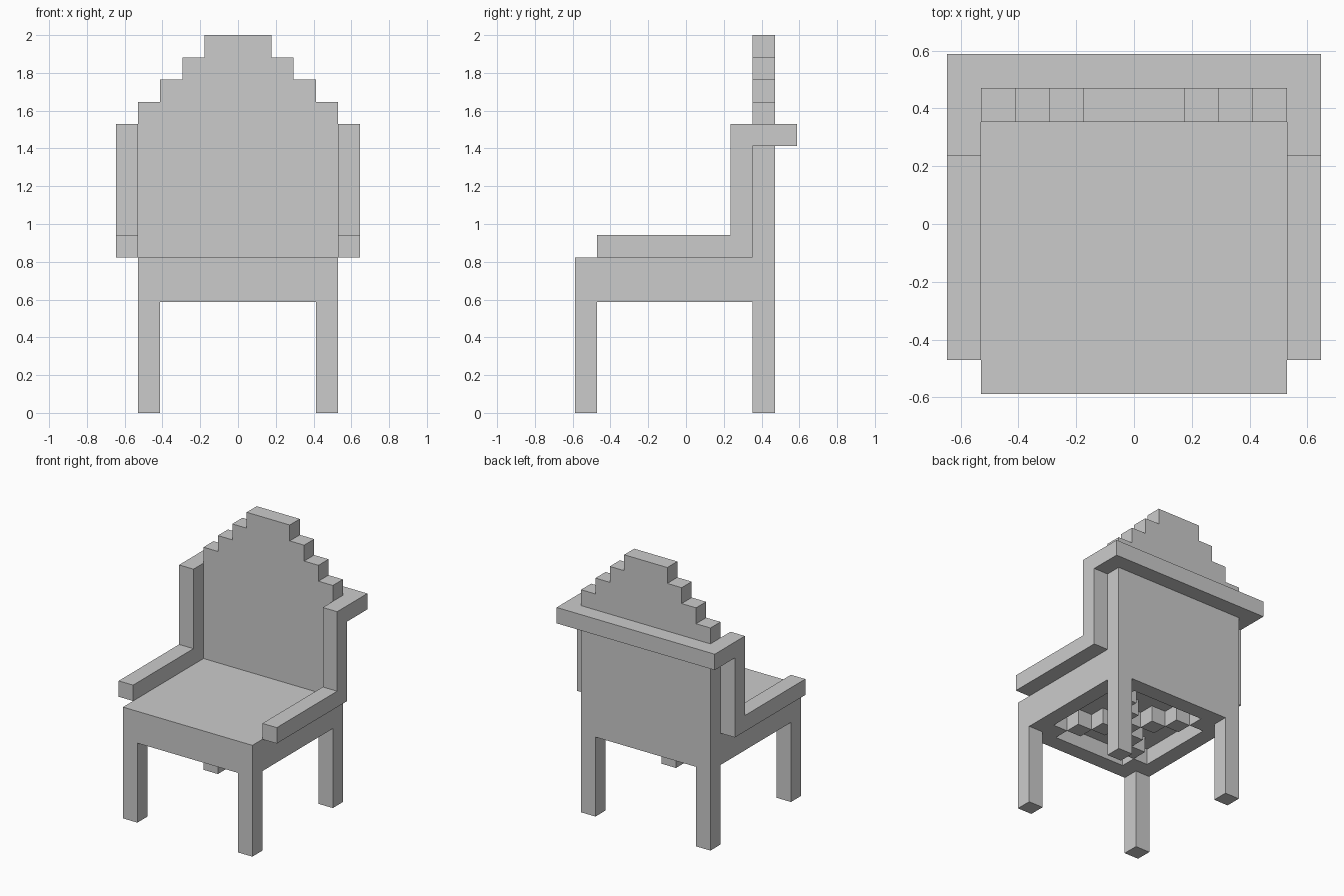
import bpy, bmesh
from mathutils import Vector

if "Cube" in bpy.data.objects:
    bpy.data.objects.remove(bpy.data.objects["Cube"])

U = 2 / 17  # the whole chair sits on a grid of 17 units in height


def make_object(name, bm):
    bmesh.ops.recalc_face_normals(bm, faces=bm.faces)
    mesh = bpy.data.meshes.new(name)
    bm.to_mesh(mesh)
    bm.free()
    obj = bpy.data.objects.new(name, mesh)
    bpy.context.collection.objects.link(obj)
    return obj


def add_box(bm, x0, x1, y0, y1, z0, z1):
    verts = bmesh.ops.create_cube(bm, size=1)["verts"]
    for v in verts:
        v.co = Vector((x1 if v.co.x > 0 else x0,
                       y1 if v.co.y > 0 else y0,
                       z1 if v.co.z > 0 else z0)) * U


def box(name, *bounds):
    bm = bmesh.new()
    add_box(bm, *bounds)
    return make_object(name, bm)


def extrude_profile(name, points, place, direction):
    """Extrude a flat outline; place() turns a 2D point into a 3D one."""
    bm = bmesh.new()
    face = bm.faces.new([bm.verts.new(Vector(place(a, b)) * U) for a, b in points])
    new = bmesh.ops.extrude_face_region(bm, geom=[face], use_keep_orig=True)["geom"]
    moved = [g for g in new if isinstance(g, bmesh.types.BMVert)]
    bmesh.ops.translate(bm, vec=Vector(direction) * U, verts=moved)
    return make_object(name, bm)


def mirrored(right):
    return right + [(-x, z) for x, z in reversed(right)]


# Back: legs and stepped backrest in one panel
back = [(3.5, 5), (3.5, 0), (4.5, 0), (4.5, 14)]
for half, z in ((3.5, 14), (2.5, 15), (1.5, 16)):
    back += [(half, z), (half, z + 1)]
extrude_profile("backrest_and_legs", mirrored(back), lambda x, z: (x, 3, z), (0, 1, 0))

# Front: legs joined by the apron
front = [(3.5, 5), (3.5, 0), (4.5, 0), (4.5, 7)]
extrude_profile("front_legs_and_apron", mirrored(front), lambda x, z: (x, -5, z), (0, 1, 0))

# Seat slab
box("seat", -4.5, 4.5, -4, 3, 6, 7)

# Side aprons and armrests that rise and wrap round to the back
arm = [(-4, 7), (3, 7), (3, 12), (5, 12), (5, 13), (2, 13), (2, 8), (-4, 8)]
for side, s in (("left", -1), ("right", 1)):
    box(f"{side}_apron", *sorted((3.5 * s, 4.5 * s)), -4, 3, 5, 6)
    extrude_profile(f"{side}_armrest", arm, lambda y, z: (4.5 * s, y, z), (s, 0, 0))

# Rail across the back joining both armrests
box("back_rail", -4.5, 4.5, 4, 5, 12, 13)

# Crossed diagonal bracing under the seat
bm = bmesh.new()
for i in range(-3, 4):
    for x in {i, -i}:
        add_box(bm, x - 0.5, x + 0.5, i - 1, i, 5, 6)
make_object("seat_bracing", bm)
